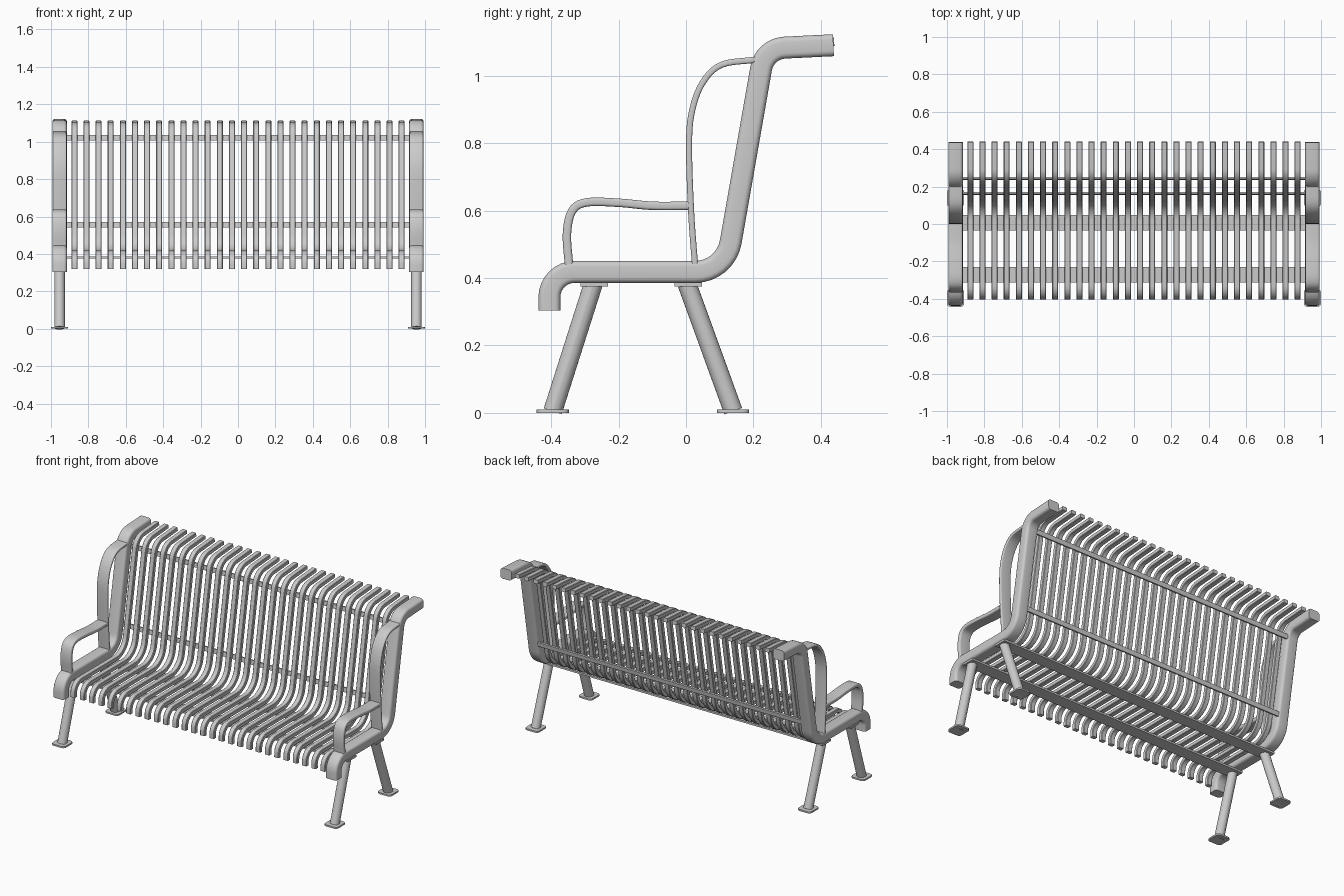
import bpy, bmesh, math
from mathutils import Vector

if "Cube" in bpy.data.objects:
    bpy.data.objects.remove(bpy.data.objects["Cube"])

steel = bpy.data.materials.new("grey_steel")
steel.use_nodes = True
GREY = (0.6, 0.6, 0.6, 1)
steel.diffuse_color = GREY
steel.node_tree.nodes["Principled BSDF"].inputs["Base Color"].default_value = GREY


def finish(name, bm):
    bmesh.ops.recalc_face_normals(bm, faces=bm.faces)
    mesh = bpy.data.meshes.new(name)
    bm.to_mesh(mesh)
    bm.free()
    mesh.materials.append(steel)
    obj = bpy.data.objects.new(name, mesh)
    bpy.context.collection.objects.link(obj)
    bpy.ops.object.select_all(action="DESELECT")
    obj.select_set(True)
    bpy.context.view_layer.objects.active = obj
    bpy.ops.object.shade_smooth_by_angle(angle=math.radians(35))
    return obj


def fillet(corners, setbacks, steps=8):
    """Round the inner corners of a polyline in the side plane."""
    pts = [Vector(c) for c in corners]
    path = [pts[0]]
    for a, b, c, s in zip(pts, pts[1:], pts[2:], setbacks):
        u, v = (a - b).normalized(), (c - b).normalized()
        half = u.angle(v) / 2
        radius = s * math.tan(half)
        centre = b + (u + v).normalized() * s / math.cos(half)
        p, q = b + u * s - centre, b + v * s - centre
        turn = p.angle(q)
        for i in range(steps + 1):
            t = i / steps
            d = p * math.sin((1 - t) * turn) + q * math.sin(t * turn)
            path.append(centre + d.normalized() * radius)
    return path + [pts[-1]]


def spline(points, steps=5):
    """Smooth curve through a few points."""
    p = [Vector(q) for q in points]
    p = [p[0] * 2 - p[1]] + p + [p[-1] * 2 - p[-2]]
    path = []
    for a, b, c, d in zip(p, p[1:], p[2:], p[3:]):
        for i in range(steps):
            t = i / steps
            path.append((b * 2 + (c - a) * t + (a * 2 - b * 5 + c * 4 - d) * t**2
                         + (b * 3 - a - c * 3 + d) * t**3) / 2)
    return path + [p[-2]]


def section(width, thick, r, steps=4):
    """Rounded rectangle."""
    ring = []
    for k, (sx, sy) in enumerate([(1, 1), (-1, 1), (-1, -1), (1, -1)]):
        for i in range(steps + 1):
            a = math.pi / 2 * (k + i / steps)
            ring.append((sx * (width / 2 - r) + r * math.cos(a),
                         sy * (thick / 2 - r) + r * math.sin(a)))
    return ring


def sweep(name, path, ring, x):
    bm = bmesh.new()
    loops = []
    for i, p in enumerate(path):
        before = (p - path[i - 1]).normalized() if i else Vector((0, 0))
        after = (path[i + 1] - p).normalized() if i < len(path) - 1 else Vector((0, 0))
        t = (before + after).normalized()
        n = Vector((-t.y, t.x))
        loops.append([bm.verts.new((x + u, p.x + n.x * v, p.y + n.y * v)) for u, v in ring])
    for a, b in zip(loops, loops[1:]):
        for i in range(len(ring)):
            j = (i + 1) % len(ring)
            bm.faces.new((a[i], a[j], b[j], b[i]))
    bm.faces.new(loops[0])
    bm.faces.new(loops[-1])
    return finish(name, bm)


def box(name, size, centre, angle=0.0, corner=0.0):
    bm = bmesh.new()
    bmesh.ops.create_cube(bm, size=1)
    bmesh.ops.scale(bm, vec=size, verts=bm.verts)
    if corner:
        edges = [e for e in bm.edges if abs((e.verts[0].co - e.verts[1].co).z) > size[2] / 2]
        bmesh.ops.bevel(bm, geom=edges, offset=corner, segments=3, profile=0.5, affect="EDGES")
    obj = finish(name, bm)
    obj.location = centre
    obj.rotation_euler.x = angle
    return obj


SIDE = 0.954      # centre of each end frame
LEAN = math.atan2(0.09, 0.52)

frame_path = fillet([(-0.405, 0.303), (-0.405, 0.418), (0.117, 0.418), (0.233, 1.08), (0.437, 1.09)],
                    [0.075, 0.09, 0.06])
arm_path = spline([(-0.347, 0.44), (-0.353, 0.53), (-0.338, 0.598), (-0.295, 0.624),
                   (-0.2, 0.623), (-0.1, 0.614), (0.008, 0.614)])
wing_path = spline([(0.027, 0.435), (0.015, 0.6), (0.009, 0.8), (0.019, 0.9),
                    (0.05, 0.98), (0.105, 1.032), (0.205, 1.047)])

for side, x in (("left", SIDE), ("right", -SIDE)):
    # End frame, armrest and side wing
    sweep(side + "_end_frame", frame_path, section(0.078, 0.065, 0.016), x)
    sweep(side + "_armrest", arm_path, section(0.074, 0.025, 0.008), x)
    sweep(side + "_wing", wing_path, section(0.074, 0.018, 0.006), x)
    # Splayed tubular legs and their foot plates
    for part, top, foot in (("front", -0.275, -0.395), ("rear", 0.003, 0.14)):
        tube = [Vector((foot, 0.005)), Vector((top, 0.382))]
        sweep(f"{side}_{part}_leg", tube, section(0.056, 0.056, 0.028, 6), x)
        box(f"{side}_{part}_foot_plate", (0.092, 0.095, 0.01), (x, foot, 0.005), corner=0.018)

# Bent slats repeated along the bench
slat_path = fillet([(-0.392, 0.32), (-0.392, 0.405), (0.115, 0.405), (0.234, 1.085), (0.439, 1.1)],
                   [0.06, 0.1, 0.06])
slats = sweep("slats", slat_path, section(0.032, 0.025, 0.003, 1), -0.875)
array = slats.modifiers.new("repeat", "ARRAY")
array.count = 28
array.use_relative_offset = False
array.use_constant_offset = True
array.constant_offset_displace = (1.75 / 27, 0, 0)

# Flat bars under the seat
for part, y in (("front", -0.272), ("rear", 0.007)):
    box(part + "_seat_bar", (1.98, 0.082, 0.012), (0, y, 0.381))

# Flat bars behind the backrest
for part, y, z in (("lower", 0.164, 0.555), ("upper", 0.244, 1.02)):
    box(part + "_back_bar", (1.86, 0.011, 0.028), (0, y, z), angle=-LEAN)
